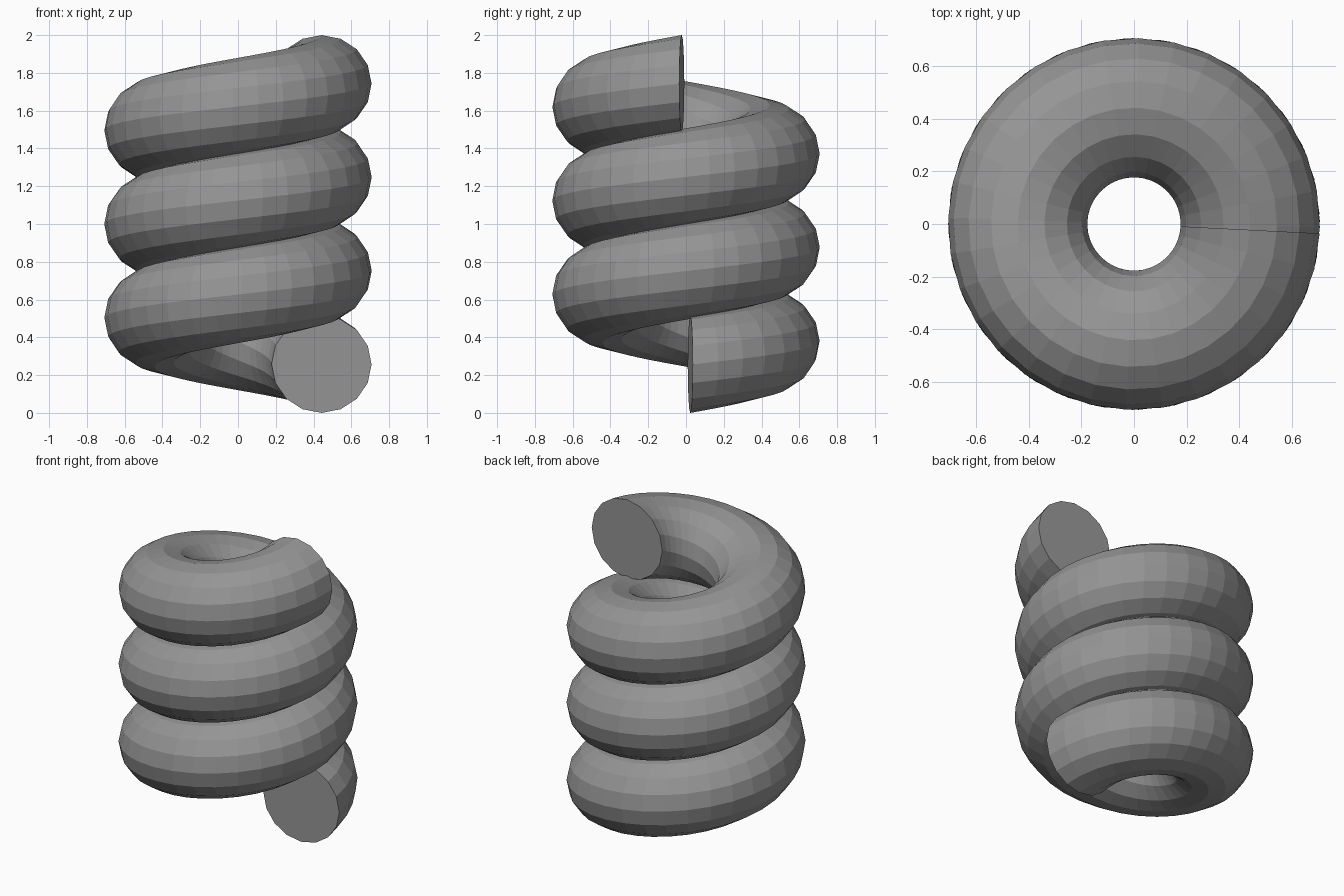
import bpy, bmesh, math

if "Cube" in bpy.data.objects:
    bpy.data.objects.remove(bpy.data.objects["Cube"])

# Coil proportions
R, r = 0.443, 0.265           # coil radius, tube radius
TURNS = 3
SIDES, STEPS = 16, 32         # tube sides, rings per turn
START = math.radians(2.9)     # small gap at both ends
Z0, RISE = 0.257, 1.486
TUBE_H = 0.257                # vertical half height of the tube

bm = bmesh.new()
n = TURNS * STEPS
total = TURNS * 2 * math.pi

# Sweep an upright circular section along the helix
rings = []
for i in range(n + 1):
    t = i / n
    a = START + t * (total - 2 * START)
    z = Z0 + t * RISE
    ring = []
    for k in range(SIDES):
        b = 2 * math.pi * k / SIDES
        d = R + r * math.cos(b)
        ring.append(bm.verts.new((d * math.cos(a), d * math.sin(a), z + TUBE_H * math.sin(b))))
    rings.append(ring)

for lo, hi in zip(rings, rings[1:]):
    for k in range(SIDES):
        m = (k + 1) % SIDES
        bm.faces.new((lo[k], lo[m], hi[m], hi[k]))

# Flat end caps
bm.faces.new(rings[0])
bm.faces.new(rings[-1])
bmesh.ops.recalc_face_normals(bm, faces=bm.faces)

mesh = bpy.data.meshes.new("spring_coil")
bm.to_mesh(mesh)
bm.free()
coil = bpy.data.objects.new("spring_coil", mesh)
bpy.context.collection.objects.link(coil)

# Dark grey metal, faceted
metal = bpy.data.materials.new("dark_grey")
metal.diffuse_color = (0.3, 0.3, 0.3, 1)
metal.use_nodes = True
metal.node_tree.nodes["Principled BSDF"].inputs["Base Color"].default_value = metal.diffuse_color
mesh.materials.append(metal)
